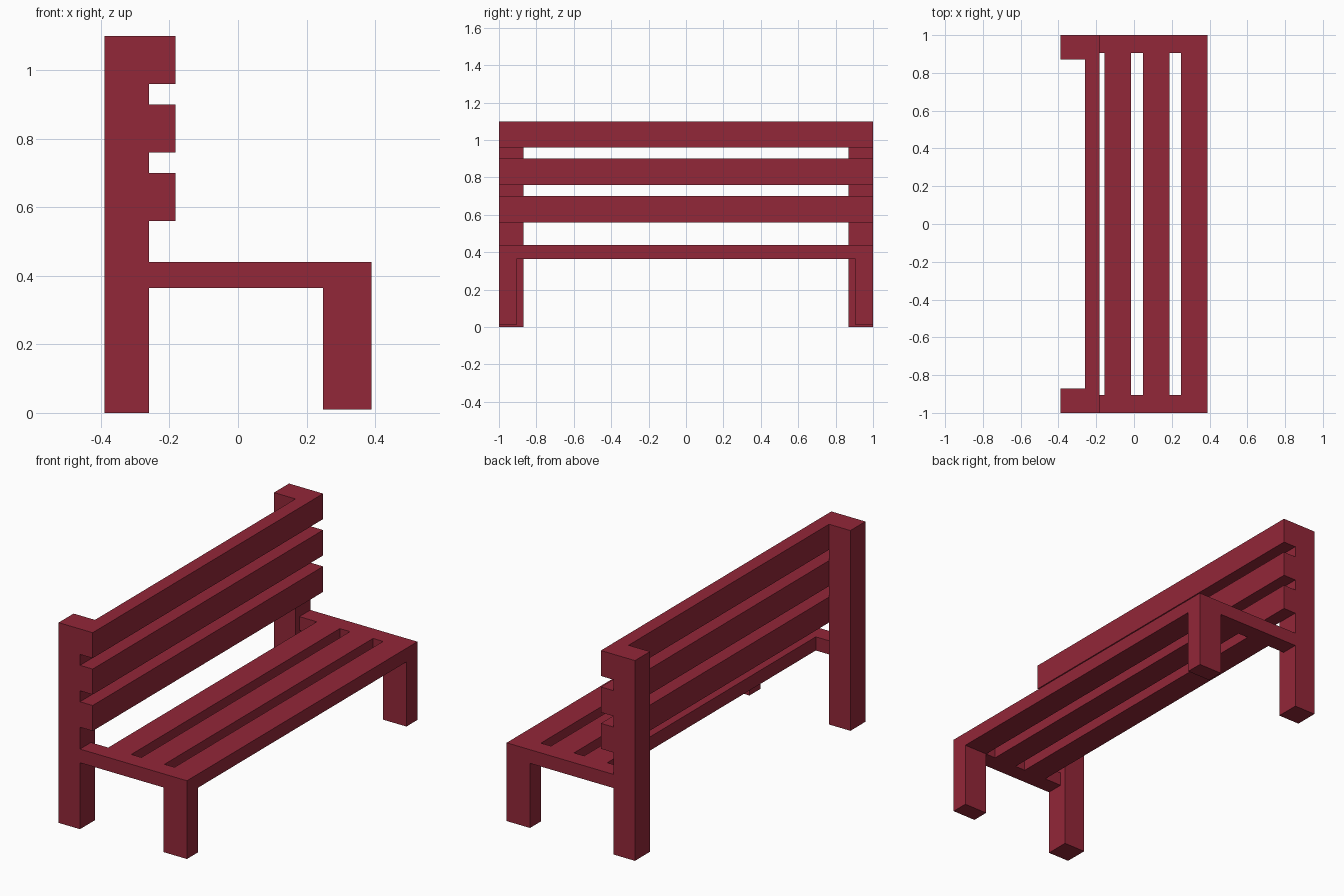
import bpy
import bmesh
from mathutils import Matrix, Vector

if "Cube" in bpy.data.objects:
    bpy.data.objects.remove(bpy.data.objects["Cube"])

paint = bpy.data.materials.new("red_paint")
paint.diffuse_color = (0.29, 0.02, 0.04, 1)
paint.use_nodes = True
paint.node_tree.nodes["Principled BSDF"].inputs["Base Color"].default_value = paint.diffuse_color


def box(name, x, y, z):
    """Box spanning the given (min, max) ranges."""
    lo, hi = Vector((x[0], y[0], z[0])), Vector((x[1], y[1], z[1]))
    bm = bmesh.new()
    matrix = Matrix.Translation((lo + hi) / 2) @ Matrix.Diagonal((*(hi - lo), 1))
    bmesh.ops.create_cube(bm, size=1, matrix=matrix)
    mesh = bpy.data.meshes.new(name)
    bm.to_mesh(mesh)
    bm.free()
    mesh.materials.append(paint)
    obj = bpy.data.objects.new(name, mesh)
    bpy.context.collection.objects.link(obj)
    return obj


def box_pair(name, x, y, z):
    """Box mirrored to the other end of the bench."""
    mirror = box(name, x, y, z).modifiers.new("mirror", "MIRROR")
    mirror.use_axis = (False, True, False)


BACK, POST, FRONT = -0.39, -0.26, 0.39
INNER = 0.905
SEAT = (0.365, 0.44)

# Posts, front legs and seat end rails
box_pair("back_post", (BACK, POST), (0.87, 1), (0, 1.1))
box_pair("front_leg", (0.248, FRONT), (INNER, 1), (0.01, SEAT[0]))
box_pair("seat_rail", (POST, FRONT), (INNER, 1), SEAT)

# Seat slats fitted between the rails
for i, x in enumerate([(-0.155, -0.015), (0.047, 0.187), (0.248, FRONT)]):
    box(f"seat_slat_{i + 1}", x, (-INNER, INNER), SEAT)

# Backrest slats on the front of the posts
for i in range(3):
    z = 0.56 + 0.2 * i
    box(f"back_slat_{i + 1}", (POST, -0.183), (-1, 1), (z, z + 0.14))
